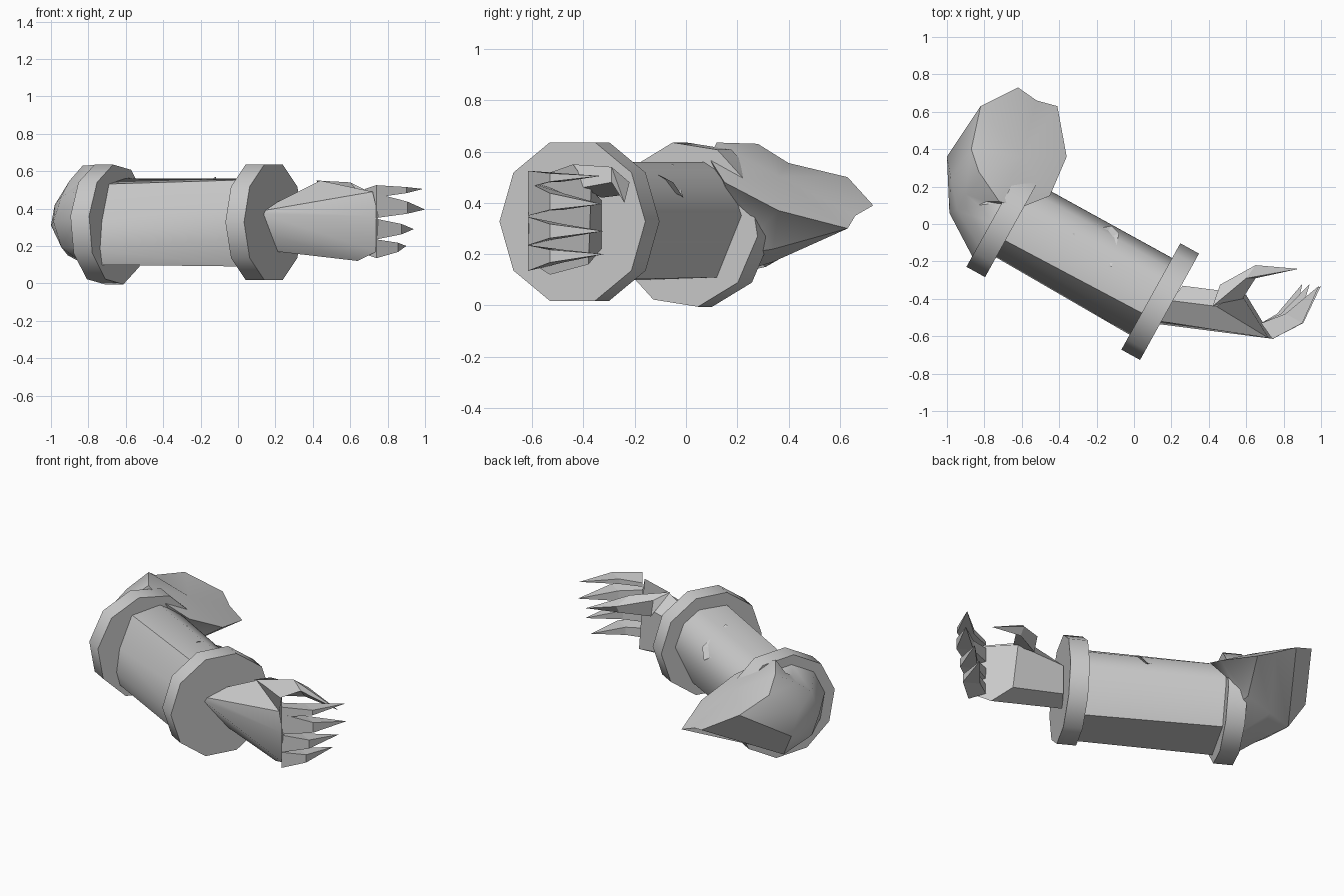
import bpy, bmesh, math
from mathutils import Vector

if "Cube" in bpy.data.objects:
    bpy.data.objects.remove(bpy.data.objects["Cube"])

A = math.radians(-29)
D = Vector((math.cos(A), math.sin(A), 0))      # forearm direction
N = Vector((-D.y, D.x, 0))                     # sideways direction
Z = Vector((0, 0, 1))


def ring(center, r, sides=10, phase=0.0, u=N):
    c = Vector(center)
    return [c + r * (math.cos(t) * u + math.sin(t) * Z)
            for t in (phase + 2 * math.pi * i / sides for i in range(sides))]


def section(center, pts):
    """Cross-section from (sideways offset, height) pairs."""
    return [Vector((center.x, center.y, 0)) + N * s + Z * z for s, z in pts]


def loft(name, sections, smooth=None):
    """Skin equal-sized sections; a single-point last section makes a tip."""
    bm = bmesh.new()
    rows = [[bm.verts.new(p) for p in s] for s in sections]
    for a, b in zip(rows, rows[1:]):
        for i in range(len(a)):
            j = (i + 1) % len(a)
            bm.faces.new((a[i], a[j], b[0]) if len(b) == 1 else (a[i], a[j], b[j], b[i]))
    for row in (rows[0], rows[-1]):
        if len(row) > 2:
            bm.faces.new(row)
    bmesh.ops.recalc_face_normals(bm, faces=bm.faces)
    me = bpy.data.meshes.new(name)
    bm.to_mesh(me)
    bm.free()
    ob = bpy.data.objects.new(name, me)
    bpy.context.collection.objects.link(ob)
    if smooth:
        bpy.ops.object.select_all(action='DESELECT')
        ob.select_set(True)
        bpy.context.view_layer.objects.active = ob
        bpy.ops.object.shade_smooth_by_angle(angle=math.radians(smooth))
    return ob


# Cuff bands at the elbow and wrist
elbow_c = Vector((-0.69, 0.025, 0.315))
wrist_c = Vector((0.14, -0.415, 0.327))
tilt = math.radians(-8)
for name, c, ph in (("elbow_band", elbow_c, tilt), ("wrist_band", wrist_c, 0)):
    loft(name, [ring(c + D * s, 0.325, phase=ph) for s in (-0.057, 0.057)], 40)

# Forearm with a flat outer side and flat bottom
loft("forearm", [
    section(elbow_c, [(.25, .35), (.20, .49), (.08, .56), (-.10, .53),
                      (-.18, .33), (-.20, .18), (-.18, .10), (.14, .11)]),
    section(wrist_c, [(.235, .35), (.18, .49), (.08, .56), (-.10, .555),
                      (-.20, .42), (-.235, .24), (-.17, .09), (.12, .10)])], 50)

# Small cloth fold on the forearm
loft("sleeve_fold", [[(-.33, -.05, .55), (-.15, -.23, .55), (-.12, -.01, .42)],
                     [(-.20, -.10, .50), (-.12, -.23, .57), (-.08, -.05, .48)]])

# Bent elbow and upper arm, cut off by a slanted end with a slight crown
bend_u = Vector((math.cos(math.radians(15)), math.sin(math.radians(15)), 0))
elbow = [(-.52, .29, .30), (-.55, .16, .43), (-.67, .10, .54), (-.79, .12, .57),
         (-.90, .16, .55), (-.98, .25, .42), (-1.0, .36, .31), (-.91, .31, .15),
         (-.75, .34, .17), (-.58, .34, .22)]
cut = [(-.36, .36, .37), (-.45, .15, .48), (-.60, .09, .575), (-.72, .12, .635),
       (-.83, .28, .63), (-.87, .40, .555), (-.82, .63, .50), (-.62, .73, .39),
       (-.52, .66, .35), (-.41, .63, .30)]
loft("upper_arm", [ring(elbow_c - D * 0.05, 0.265, phase=tilt),
                   ring((-0.76, 0.12, 0.33), 0.235, u=bend_u), elbow, cut,
                   [(-.60, .36, .505)]], 40)

# Hand from wrist to knuckles
loft("hand", [
    [(.13, -.535, .37), (.17, -.46, .26), (.21, -.40, .17), (.26, -.33, .22),
     (.26, -.33, .41), (.20, -.41, .43), (.14, -.52, .39)],
    [(.75, -.615, .36), (.74, -.61, .17), (.64, -.53, .12), (.60, -.38, .16),
     (.57, -.37, .45), (.44, -.44, .55), (.72, -.61, .49)]], 30)

# Thumb
loft("thumb", [
    [(.42, -.44, .55), (.46, -.325, .53), (.48, -.33, .42), (.58, -.40, .46)],
    [(.60, -.29, .54), (.65, -.22, .48), (.65, -.25, .43), (.65, -.29, .48)],
    [(.88, -.24, .40)]])

# Four pointed curled fingers: base z range, tip
for i, (z0, z1, tip) in enumerate([(.46, .525, (.99, -.33, .505)), (.35, .48, (1.0, -.33, .395)),
                                   (.235, .345, (.94, -.32, .29)), (.135, .235, (.90, -.32, .20))]):
    m0, m1 = (z0 + tip[2]) / 2, (z1 + tip[2]) / 2
    mx = 0.5 * (0.75 + tip[0]) + 0.03
    loft(f"finger_{i + 1}", [
        [(.74, -.615, z0), (.74, -.615, z1), (.68, -.53, z1 - .02), (.68, -.53, z0 + .02)],
        [(mx, -.53, m0), (mx, -.53, m1), (mx - .09, -.48, m1), (mx - .09, -.48, m0)],
        [tip]])
